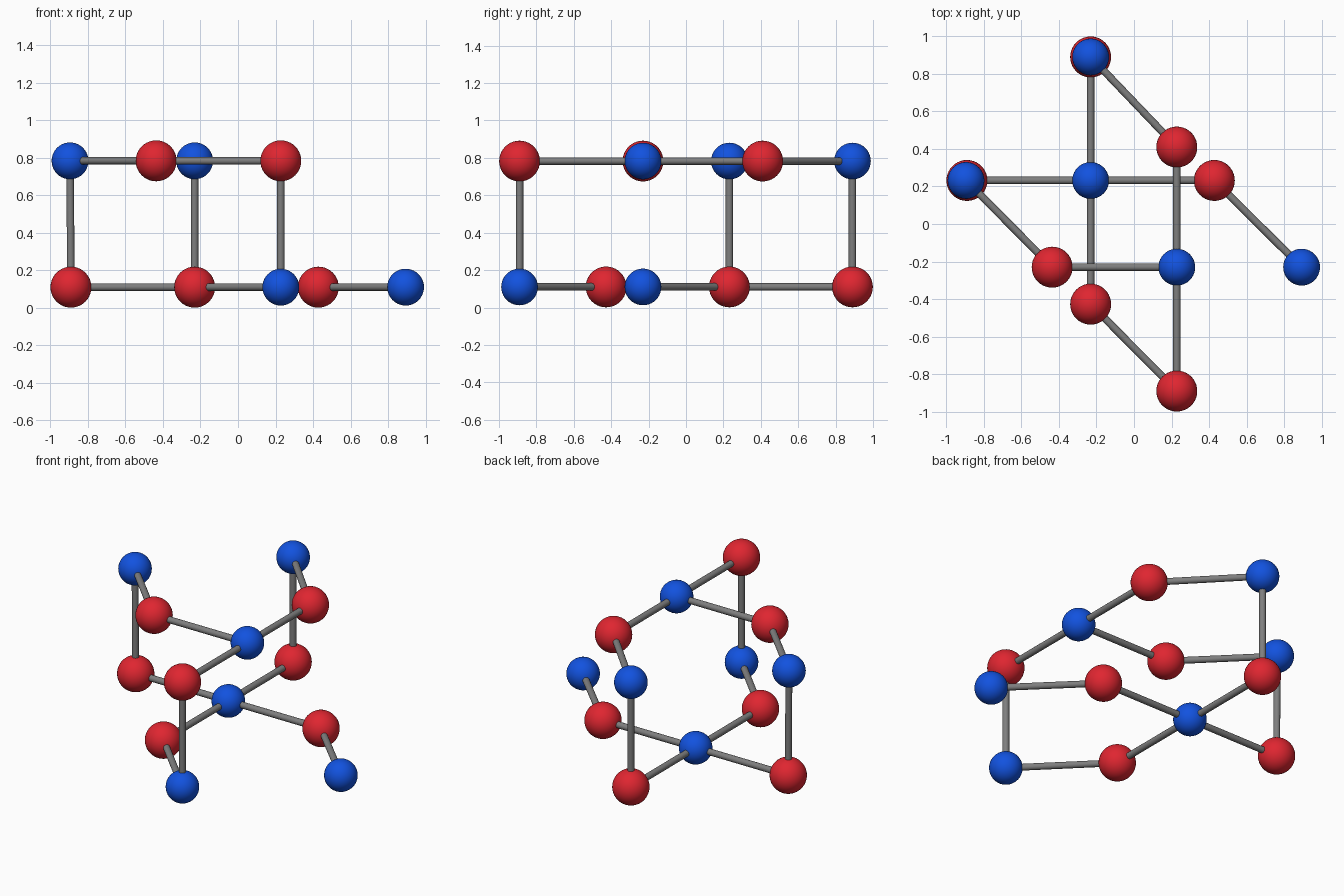
import bpy
from mathutils import Vector

if "Cube" in bpy.data.objects:
    bpy.data.objects.remove(bpy.data.objects["Cube"])

def material(name, rgb):
    m = bpy.data.materials.new(name)
    m.diffuse_color = (*rgb, 1)
    m.use_nodes = True
    m.node_tree.nodes["Principled BSDF"].inputs["Base Color"].default_value = m.diffuse_color
    return m

RED = material("red", (0.74, 0.019, 0.03))
BLUE = material("blue", (0.006, 0.085, 0.74))
GREY = material("grey", (0.21, 0.21, 0.21))
LOW, HIGH = 0.11, 0.783

def finish(name, mat):
    ob = bpy.context.object
    ob.name = name
    ob.data.materials.append(mat)
    bpy.ops.object.shade_smooth_by_angle()

def ball(name, pos, mat, radius):
    bpy.ops.mesh.primitive_uv_sphere_add(segments=40, ring_count=20, radius=radius, location=pos)
    finish(name, mat)

def rod(name, a, b):
    a, b = Vector(a), Vector(b)
    bpy.ops.mesh.primitive_cylinder_add(vertices=20, radius=0.02, depth=(b - a).length,
                                        location=(a + b) / 2)
    bpy.context.object.rotation_euler = (b - a).to_track_quat('Z', 'Y').to_euler()
    finish(name, GREY)

# Red balls: three in the upper layer, four in the lower
reds = {
    "up_back": (0.228, 0.41, HIGH), "up_left": (-0.436, -0.23, HIGH),
    "up_front": (0.228, -0.89, HIGH),
    "low_back": (-0.231, 0.89, LOW), "low_left": (-0.89, 0.232, LOW),
    "low_right": (0.428, 0.232, LOW), "low_front": (-0.231, -0.427, LOW),
}
# Blue balls: a hub and two ends per layer
blues = {
    "up_hub": (0.228, -0.23, HIGH), "up_end_back": (-0.231, 0.89, HIGH),
    "up_end_left": (-0.895, 0.232, HIGH),
    "low_hub": (-0.231, 0.232, LOW), "low_end_right": (0.893, -0.23, LOW),
    "low_end_front": (0.228, -0.89, LOW),
}
for n, p in reds.items():
    ball("red_ball_" + n, p, RED, 0.109)
for n, p in blues.items():
    ball("blue_ball_" + n, p, BLUE, 0.098)

# Rods, each joining a blue ball to its red neighbours
links = {
    "up_hub": ("up_back", "up_left", "up_front"),
    "up_end_back": ("up_back", "low_back"),
    "up_end_left": ("up_left", "low_left"),
    "low_hub": ("low_back", "low_left", "low_right", "low_front"),
    "low_end_right": ("low_right",),
    "low_end_front": ("low_front", "up_front"),
}
for b, ends in links.items():
    for r in ends:
        rod(f"rod_{b}_to_{r}", blues[b], reds[r])
